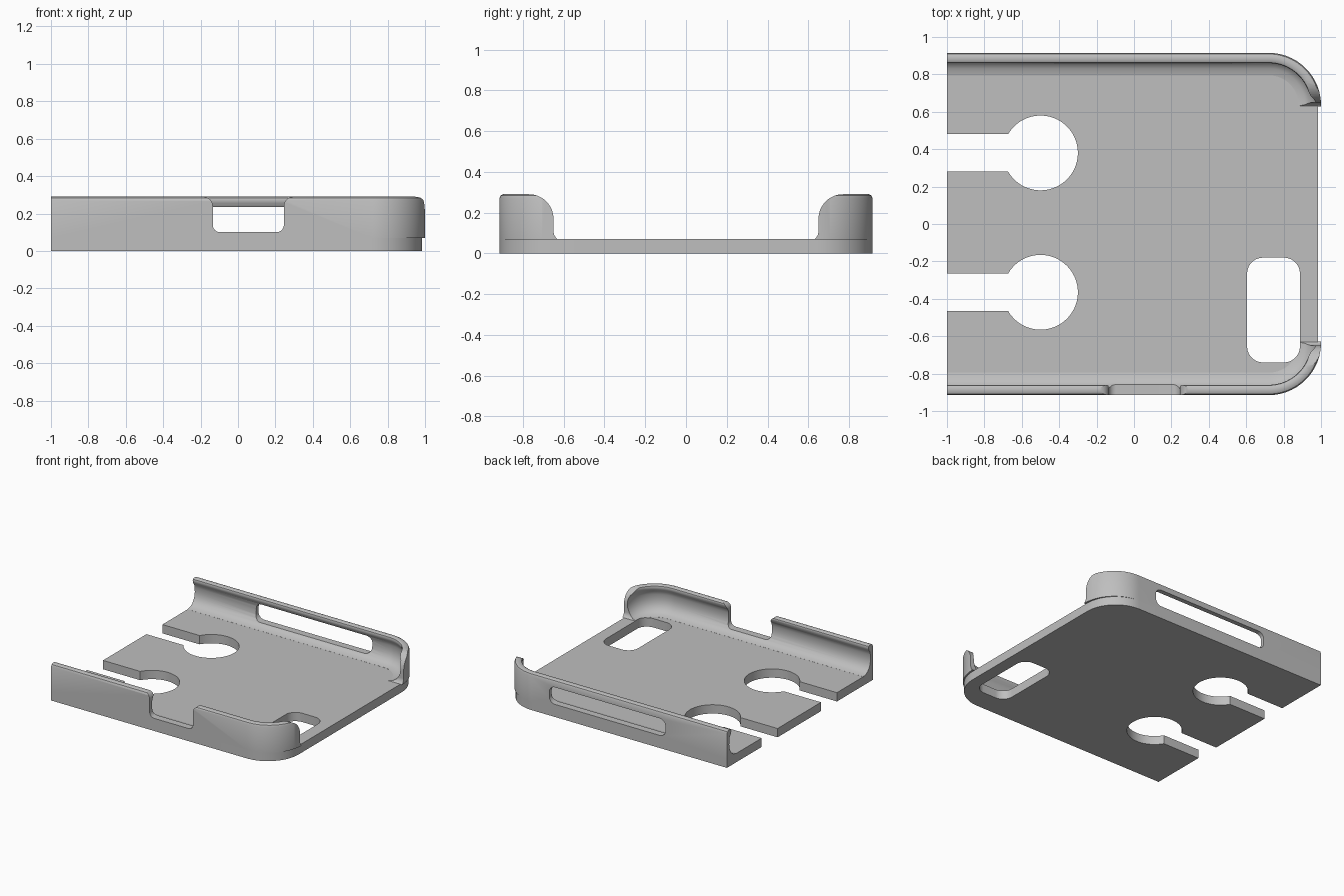
import bpy, bmesh
from math import sin, cos, radians

if "Cube" in bpy.data.objects:
    bpy.data.objects.remove(bpy.data.objects["Cube"], do_unlink=True)

grey = bpy.data.materials.new("plain grey")
grey.use_nodes = True
grey.diffuse_color = (0.52, 0.52, 0.52, 1)
grey.node_tree.nodes["Principled BSDF"].inputs["Base Color"].default_value = (0.52, 0.52, 0.52, 1)

HALF_W, TOP, FLOOR = 0.915, 0.29, 0.07


def make_object(name, bm):
    bmesh.ops.recalc_face_normals(bm, faces=bm.faces)
    mesh = bpy.data.meshes.new(name)
    bm.to_mesh(mesh)
    bm.free()
    mesh.materials.append(grey)
    obj = bpy.data.objects.new(name, mesh)
    bpy.context.collection.objects.link(obj)
    return obj


def arc(cx, cy, r, start, end, steps=12):
    angles = [radians(start + (end - start) * i / steps) for i in range(steps + 1)]
    return [(cx + r * cos(a), cy + r * sin(a)) for a in angles]


def prism(name, outline, axis, lo, hi):
    """Extrude a 2D outline along the x, y or z axis."""
    place = {"x": lambda a, b, t: (t, a, b),
             "y": lambda a, b, t: (a, t, b),
             "z": lambda a, b, t: (a, b, t)}[axis]
    bm = bmesh.new()
    rings = [[bm.verts.new(place(a, b, t)) for a, b in outline] for t in (lo, hi)]
    for ring in rings:
        bm.faces.new(ring)
    n = len(outline)
    for i in range(n):
        j = (i + 1) % n
        bm.faces.new((rings[0][i], rings[0][j], rings[1][j], rings[1][i]))
    return make_object(name, bm)


def rounded_rect(x0, x1, y0, y1, r):
    return (arc(x1 - r, y1 - r, r, 0, 90) + arc(x0 + r, y1 - r, r, 90, 180)
            + arc(x0 + r, y0 + r, r, 180, 270) + arc(x1 - r, y0 + r, r, 270, 360))


def notch(a0, a1, bottom, r, flare):
    """Open-topped cut with rounded floor corners and a flared mouth."""
    z = TOP - flare
    return (arc(a0 + r, bottom + r, r, 180, 270) + arc(a1 - r, bottom + r, r, 270, 360)
            + arc(a1 + flare, z, flare, 180, 90)
            + [(a1 + flare, TOP + 0.1), (a0 - flare, TOP + 0.1)]
            + arc(a0 - flare, z, flare, 90, 0))


def cut(target, cutter):
    cutter.hide_render = True
    mod = target.modifiers.new("cut", "BOOLEAN")
    mod.operation, mod.solver, mod.object = "DIFFERENCE", "EXACT", cutter
    bpy.context.view_layer.objects.active = target
    bpy.ops.object.modifier_apply(modifier=mod.name)


# Base plate with two rounded corners
r = 0.27
x_end = 0.985
base_plate = prism("base_plate", [(-1, -HALF_W)]
                   + arc(x_end - r, r - HALF_W, r, -90, 0, 20)
                   + arc(x_end - r, HALF_W - r, r, 0, 90, 20)
                   + [(-1, HALF_W)], "z", 0, FLOOR)

# Side wall: curled-lip section (inset, height) swept around the outline
section = [(0, 0.069), (0, 0.27), (0.006, 0.284), (0.018, TOP), (0.042, TOP),
           (0.052, 0.284), (0.055, 0.272), (0.05, 0.255), (0.037, 0.235),
           (0.03, 0.21), (0.029, 0.17), (0.034, 0.14), (0.045, 0.115),
           (0.062, 0.093), (0.085, 0.078), (0.12, 0.0705), (0.12, 0.069)]
r = 0.28
path = [(-1, -HALF_W, -90)]
for cy, start in ((r - HALF_W, -90), (HALF_W - r, 0)):
    for i in range(25):
        angle = start + 90 * i / 24
        path.append((1 - r + r * cos(radians(angle)), cy + r * sin(radians(angle)), angle))
path.append((-1, HALF_W, 90))
bm = bmesh.new()
rings = []
for x, y, angle in path:
    nx, ny = cos(radians(angle)), sin(radians(angle))
    rings.append([bm.verts.new((x - d * nx, y - d * ny, z)) for d, z in section])
for a, b in zip(rings, rings[1:]):
    for i in range(len(section)):
        j = (i + 1) % len(section)
        bm.faces.new((a[i], a[j], b[j], b[i]))
bm.faces.new(rings[0])
bm.faces.new(rings[-1])
side_wall = make_object("side_wall", bm)

# Openings in the wall
wall_cutters = [
    prism("end_opening", notch(-0.65, 0.65, 0.06, 0.05, 0.12), "x", 0.6, 1.2),
    prism("front_notch", notch(-0.135, 0.245, 0.1, 0.04, 0.05), "y", -1.1, -0.7),
    prism("back_slot", rounded_rect(-0.46, 0.56, 0.1, 0.235, 0.05), "y", 0.7, 1.1),
]

# Openings in the plate
keyholes = [prism("keyhole", arc(-0.5, y, 0.2, -150, 150, 48)
                  + [(-1.2, y + 0.1), (-1.2, y - 0.1)], "z", -0.1, 0.2)
            for y in (0.38, -0.365)]
window = prism("window", rounded_rect(0.605, 0.887, -0.74, -0.18, 0.085), "z", -0.1, 0.25)

for cutter in wall_cutters + [window]:
    cut(side_wall, cutter)
for cutter in keyholes + [window]:
    cut(base_plate, cutter)
for cutter in wall_cutters + keyholes + [window]:
    bpy.data.objects.remove(cutter, do_unlink=True)

# Smooth curves, sharp edges
bpy.ops.object.select_all(action="DESELECT")
for obj in (base_plate, side_wall):
    obj.select_set(True)
bpy.context.view_layer.objects.active = side_wall
bpy.ops.object.shade_smooth_by_angle(angle=radians(32))
